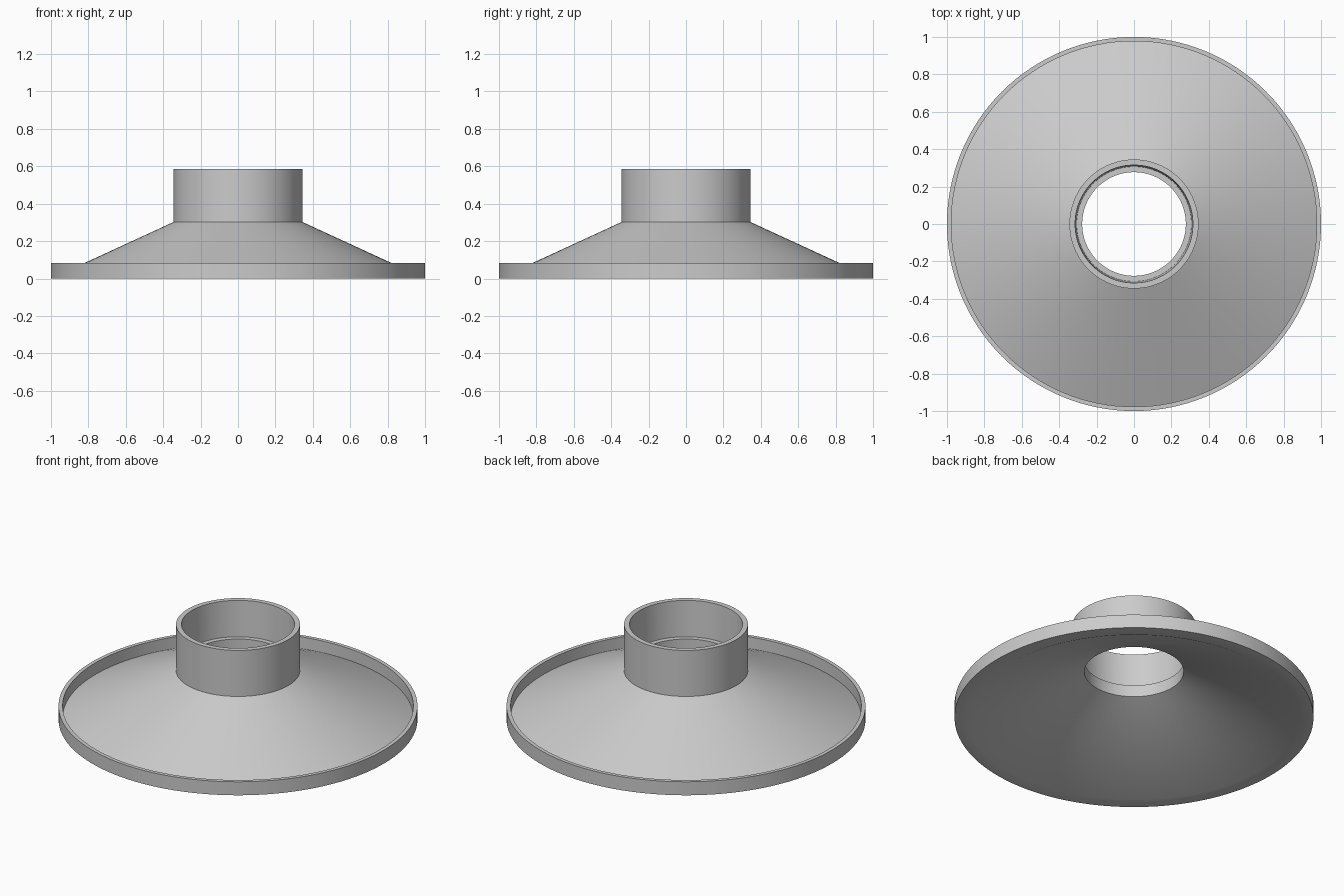
import bpy
import bmesh
import math

cube = bpy.data.objects.get("Cube")
if cube:
    bpy.data.objects.remove(cube, do_unlink=True)

SEGMENTS = 128

# Plain grey material
grey = bpy.data.materials.new("plain grey")
grey.use_nodes = True
colour = (0.6, 0.6, 0.6, 1)
grey.diffuse_color = colour
grey.node_tree.nodes["Principled BSDF"].inputs["Base Color"].default_value = colour


def lathe(name, profile, material):
    """Revolve a closed (radius, height) outline around the z axis."""
    bm = bmesh.new()
    verts = [bm.verts.new((r, 0, z)) for r, z in profile]
    edges = [bm.edges.new((a, b)) for a, b in zip(verts, verts[1:] + verts[:1])]
    bmesh.ops.spin(bm, geom=verts + edges, axis=(0, 0, 1), cent=(0, 0, 0),
                   angle=math.tau, steps=SEGMENTS, use_merge=True)
    bmesh.ops.remove_doubles(bm, verts=bm.verts, dist=0.0001)
    bmesh.ops.recalc_face_normals(bm, faces=bm.faces)
    mesh = bpy.data.meshes.new(name)
    bm.to_mesh(mesh)
    bm.free()
    mesh.materials.append(material)
    obj = bpy.data.objects.new(name, mesh)
    bpy.context.collection.objects.link(obj)
    bpy.ops.object.select_all(action="DESELECT")
    obj.select_set(True)
    bpy.context.view_layer.objects.active = obj
    bpy.ops.object.shade_smooth_by_angle(angle=math.radians(30))
    return obj


# One-piece shell: outer rim, sloping cone, hub tube and stepped bore
lathe("flared_collar", [
    (1.0, 0.0), (1.0, 0.083),          # rim outside
    (0.977, 0.083), (0.977, 0.011),    # rim inside
    (0.345, 0.302), (0.345, 0.585),    # cone top and hub outside
    (0.315, 0.585), (0.307, 0.365),    # hub inside, slightly tapered
    (0.277, 0.365), (0.277, 0.293),    # ledge and through hole
    (0.92, 0.0),                       # cone underside
], grey)
